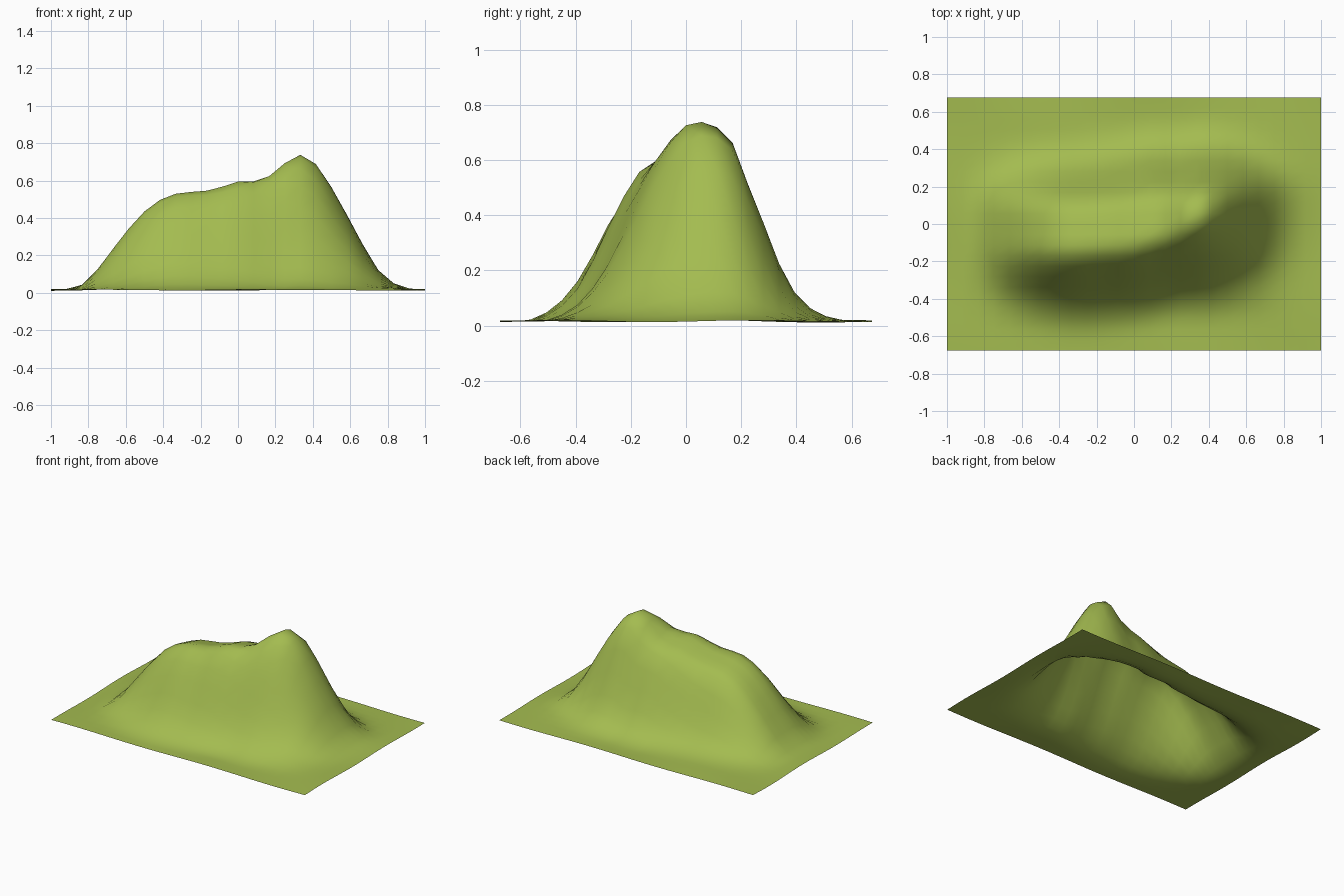
import bpy, bmesh, math

if "Cube" in bpy.data.objects:
    bpy.data.objects.remove(bpy.data.objects["Cube"])


def lerp_curve(pts, x):
    """Piecewise linear lookup through (x, value) pairs."""
    if x <= pts[0][0]:
        return pts[0][1]
    for (x0, v0), (x1, v1) in zip(pts, pts[1:]):
        if x <= x1:
            return v0 + (v1 - v0) * (x - x0) / (x1 - x0)
    return pts[-1][1]


# Ridge height, crest line, rear shelf depth and slope reaches along x
HEIGHT = [(-0.92, 0), (-0.84, 0.02), (-0.78, 0.07), (-0.6, 0.31), (-0.5, 0.42),
          (-0.4, 0.495), (-0.32, 0.52), (-0.16, 0.535), (-0.07, 0.56), (0.02, 0.59),
          (0.08, 0.58), (0.18, 0.61), (0.28, 0.7), (0.34, 0.722), (0.4, 0.7),
          (0.5, 0.555), (0.6, 0.375), (0.7, 0.185), (0.75, 0.11), (0.8, 0.055),
          (0.88, 0.01), (0.95, 0)]
CREST = [(-0.8, -0.1), (-0.3, -0.11), (0.02, -0.09), (0.18, -0.04),
         (0.33, 0.06), (0.5, 0.10), (0.75, 0.12)]
SHELF = [(-0.8, 0.12), (-0.3, 0.13), (0.1, 0.15), (0.18, 0.11), (0.3, 0.0)]
FRONT_REACH = [(-0.85, 0.38), (-0.6, 0.41), (-0.3, 0.43), (0.02, 0.42), (0.2, 0.43),
               (0.34, 0.53), (0.6, 0.56), (0.8, 0.54)]
BACK_REACH = [(-0.85, 0.42), (-0.4, 0.43), (0.02, 0.44), (0.2, 0.45), (0.34, 0.47),
              (0.6, 0.39), (0.8, 0.34)]
# Slope profiles from crest to foot
FRONT = [(0, 1), (0.11, 0.985), (0.2, 0.92), (0.37, 0.72), (0.57, 0.40), (0.71, 0.21),
         (0.86, 0.09), (1.0, 0.025), (1.12, 0)]
BACK = [(0, 1), (0.11, 0.975), (0.23, 0.9), (0.32, 0.74), (0.45, 0.53), (0.6, 0.27),
        (0.72, 0.135), (0.85, 0.055), (1.0, 0.01), (1.12, 0)]


def ground(x, y):
    """Faint unevenness of the flat border."""
    return 0.016 + 0.003 * math.sin(5 * x + 1) * math.cos(7 * y) + 0.003 * math.sin(9 * y + 6 * x)


def terrain(x, y):
    d = y - lerp_curve(CREST, x)
    h = lerp_curve(HEIGHT, x)
    if d <= 0:
        return ground(x, y) + h * lerp_curve(FRONT, -d / lerp_curve(FRONT_REACH, x))
    # Gentle shelf behind the crest, then the steep rear face
    shelf = lerp_curve(SHELF, x)
    h *= 1 - 0.45 * min(d, shelf)
    return ground(x, y) + h * lerp_curve(BACK, max(0, d - shelf) / lerp_curve(BACK_REACH, x))


# Hill sheet: a coarse, smooth-shaded displaced grid
bm = bmesh.new()
bmesh.ops.create_grid(bm, x_segments=24, y_segments=24, size=1)
for v in bm.verts:
    v.co.y *= 0.675
    v.co.z = terrain(v.co.x, v.co.y)
for f in bm.faces:
    f.smooth = True
mesh = bpy.data.meshes.new("hill_terrain")
bm.to_mesh(mesh)
bm.free()
hill = bpy.data.objects.new("hill_terrain", mesh)
bpy.context.collection.objects.link(hill)

# Grass colour
grass = bpy.data.materials.new("grass")
grass.diffuse_color = (0.37, 0.5, 0.08, 1)
grass.use_nodes = True
grass.node_tree.nodes["Principled BSDF"].inputs["Base Color"].default_value = grass.diffuse_color
mesh.materials.append(grass)
